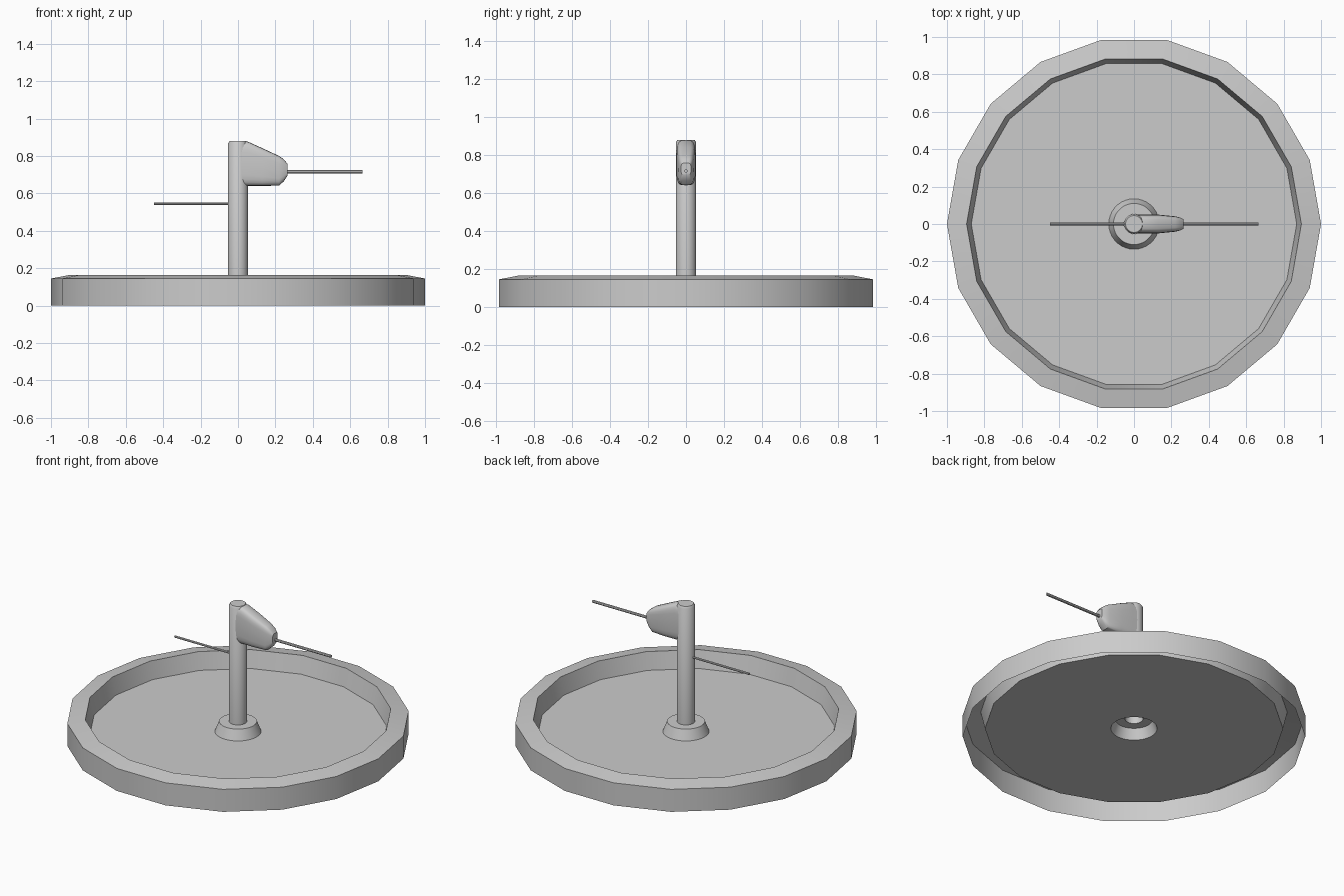
import bpy, bmesh, math

cube = bpy.data.objects.get("Cube")
if cube:
    bpy.data.objects.remove(cube, do_unlink=True)

grey = bpy.data.materials.new("plain grey")
grey.use_nodes = True
grey.diffuse_color = (0.6, 0.6, 0.6, 1)
grey.node_tree.nodes["Principled BSDF"].inputs["Base Color"].default_value = (0.6, 0.6, 0.6, 1)


def finish(name, bm, recalc=True):
    if recalc:
        bmesh.ops.recalc_face_normals(bm, faces=bm.faces[:])
    mesh = bpy.data.meshes.new(name)
    bm.to_mesh(mesh)
    bm.free()
    mesh.materials.append(grey)
    obj = bpy.data.objects.new(name, mesh)
    bpy.context.collection.objects.link(obj)
    bpy.ops.object.select_all(action='DESELECT')
    obj.select_set(True)
    bpy.context.view_layer.objects.active = obj
    bpy.ops.object.shade_smooth_by_angle(angle=math.radians(35))
    return obj


def skin(bm, rings):
    """Join consecutive rings of points with quads; return the vertex rings."""
    loops = [[bm.verts.new(p) for p in ring] for ring in rings]
    for a, b in zip(loops, loops[1:]):
        n = len(a)
        for i in range(n):
            j = (i + 1) % n
            bm.faces.new((a[i], a[j], b[j], b[i]))
    return loops


def circle(r, z, n):
    return [(r * math.cos(math.tau * i / n), r * math.sin(math.tau * i / n), z)
            for i in range(n)]


def ring_edges(bm, loop):
    out = []
    for i, v in enumerate(loop):
        w = loop[(i + 1) % len(loop)]
        out.append(bm.edges.get((v, w)) or bm.edges.new((v, w)))
    return out


FLOOR = 0.055
BOSS_TOP = 0.12

# Basin: open-bottomed sheet with wall, sloping rim, inner wall and holed floor
bm = bmesh.new()
wall = skin(bm, [circle(r, z, 18) for r, z in
                 [(1, 0), (1, 0.145), (0.895, 0.165), (0.87, FLOOR)]])
hole = [bm.verts.new(p) for p in circle(0.135, FLOOR, 36)]
edges = ring_edges(bm, wall[-1]) + ring_edges(bm, hole)
bmesh.ops.bridge_loops(bm, edges=edges)
finish("basin", bm)

# Boss: hollow cone with a flat annular top
bm = bmesh.new()
skin(bm, [circle(r, z, 36) for r, z in
          [(0.135, FLOOR), (0.11, BOSS_TOP), (0.053, BOSS_TOP)]])
finish("boss", bm, recalc=False)

# Column: hollow tube, open below and capped above
bm = bmesh.new()
tube = skin(bm, [circle(r, z, 32) for r, z in
                 [(0.053, BOSS_TOP), (0.053, 0.868), (0.045, 0.88)]])
bm.faces.new(tube[-1])
finish("column", bm, recalc=False)


# Spout head: rounded sections along x (x, bottom, top, half width)
def section(x, low, high, half, n=24, power=0.5):
    pts = []
    for i in range(n):
        a = math.tau * i / n
        c, s = math.cos(a), math.sin(a)
        y = half * math.copysign(abs(c) ** power, c)
        z = (low + high) / 2 + (high - low) / 2 * math.copysign(abs(s) ** power, s)
        pts.append((x, y, z))
    return pts


bm = bmesh.new()
head = skin(bm, [section(*s) for s in
                 [(0.0, 0.64, 0.878, 0.05), (0.05, 0.64, 0.878, 0.05),
                  (0.13, 0.64, 0.842, 0.05), (0.22, 0.642, 0.80, 0.041),
                  (0.245, 0.665, 0.782, 0.035), (0.265, 0.695, 0.758, 0.026)]])
bm.faces.new(head[0])
bm.faces.new(head[-1])
finish("spout_head", bm)


# Thin rods: one from the spout, one from the back of the column
def rod(name, x0, x1, z, r):
    bm = bmesh.new()
    ends = skin(bm, [[(x, r * math.cos(math.tau * i / 8), z + r * math.sin(math.tau * i / 8))
                      for i in range(8)] for x in (x0, x1)])
    for loop in ends:
        bm.faces.new(loop)
    finish(name, bm)


rod("spout_rod", 0.25, 0.665, 0.715, 0.009)
rod("handle_rod", -0.45, -0.04, 0.545, 0.007)
